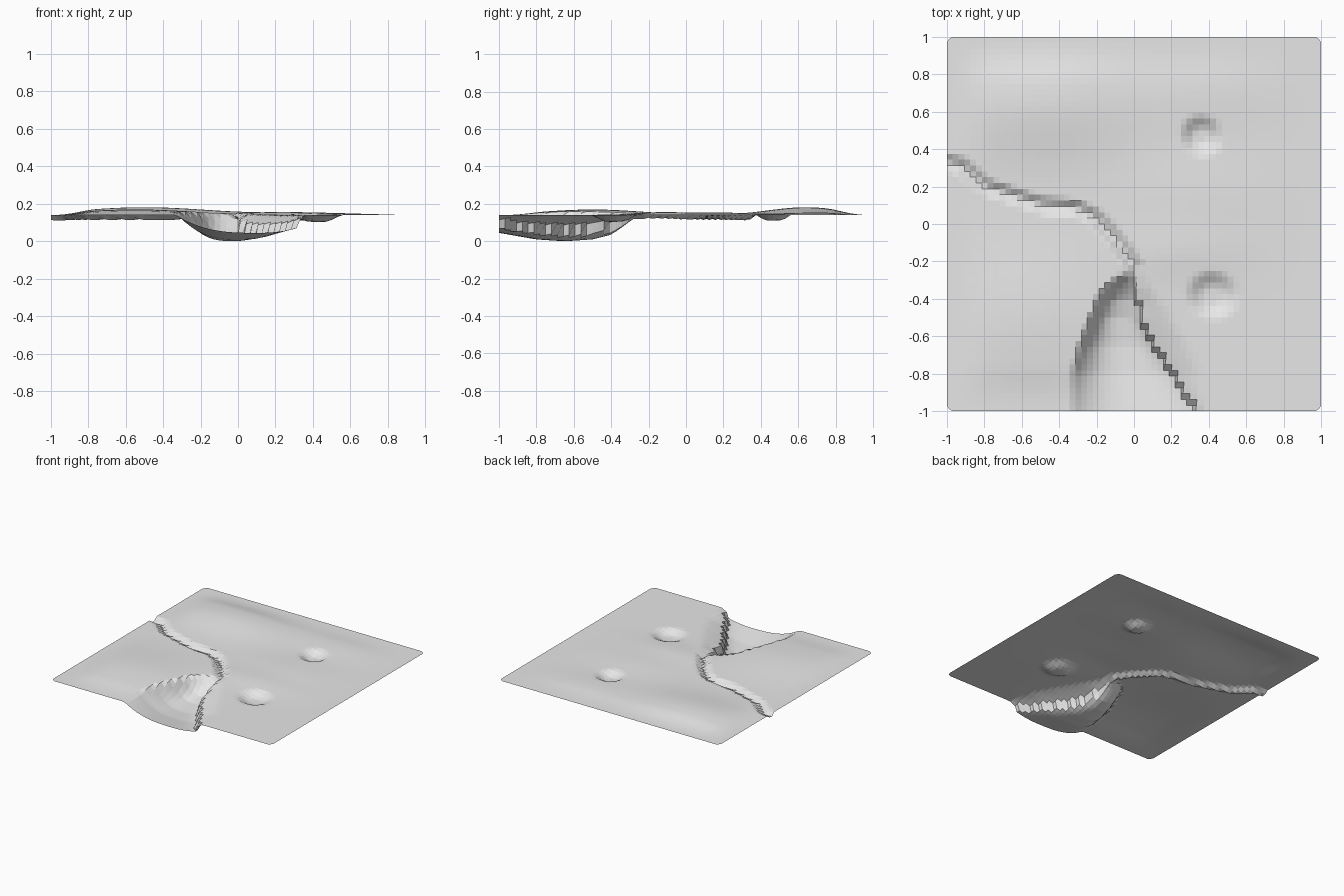
import bpy
import bmesh
from math import exp, hypot
from mathutils import Vector
from mathutils.geometry import intersect_point_line

cube = bpy.data.objects.get("Cube")
if cube:
    bpy.data.objects.remove(cube, do_unlink=True)

BASE = 0.14

# River centre line, from the right border down to the lake
RIVER = [(-1.02, 0.33), (-0.92, 0.31), (-0.8, 0.2), (-0.65, 0.15), (-0.5, 0.1),
         (-0.3, 0.08), (-0.2, 0.03), (-0.1, -0.08), (0, -0.22), (0.02, -0.32)]

# Lake outline per row: y, steep shore, undercut shore, outer rim, depth
LAKE = [(-1, -0.33, 0.33, 0.38, 0.095), (-0.8, -0.33, 0.22, 0.36, 0.13),
        (-0.65, -0.29, 0.12, 0.29, 0.14), (-0.5, -0.23, 0.04, 0.2, 0.13),
        (-0.4, -0.19, 0.03, 0.13, 0.105), (-0.33, -0.14, 0.03, 0.08, 0.06),
        (-0.25, -0.02, 0.02, 0.04, 0)]

# Ponds and hills: x, y, x radius, y radius, depth or height
PONDS = [(0.36, 0.47, 0.12, 0.12, 0.037), (0.42, -0.38, 0.15, 0.14, 0.037)]
HILLS = [(-0.5, 0.64, 0.5, 0.28, 0.042), (-0.55, -0.5, 0.45, 0.38, 0.03),
         (0.3, 0.15, 0.4, 0.25, 0.014), (0.4, 0.7, 0.35, 0.2, 0.012),
         (0.25, -0.15, 0.35, 0.15, 0.012)]


def clamp(v):
    return max(0.0, min(1.0, v))


def smooth(v):
    v = clamp(v)
    return v * v * (3 - 2 * v)


def lake_row(y):
    for a, b in zip(LAKE, LAKE[1:]):
        if a[0] <= y <= b[0]:
            t = (y - a[0]) / (b[0] - a[0])
            return [p + (q - p) * t for p, q in zip(a[1:], b[1:])]
    return None


def lake(x, y):
    """Depth of the lake bed and sideways push of the overhanging shore."""
    row = lake_row(y)
    if row is None:
        return 0, 0
    left, line, rim, depth = row
    if x <= left or x >= rim:
        return 0, 0
    middle = left + (line - left) * 0.67
    if x < middle:
        return depth * (1 - ((middle - x) / (middle - left)) ** 3), 0
    if x < line:
        return depth * (1 - 0.3 * ((x - middle) / (line - middle)) ** 2), 0
    t = (x - line) / (rim - line)
    return 0.4 * depth * (1 - t) ** 1.2, -0.02 * (1 - t)


def river(x, y):
    p = Vector((x, y, 0))
    nearest = 9
    for a, b in zip(RIVER, RIVER[1:]):
        a, b = Vector((*a, 0)), Vector((*b, 0))
        _, t = intersect_point_line(p, a, b)
        nearest = min(nearest, (a.lerp(b, clamp(t)) - p).length)
    return 0.03 * clamp(1.25 - nearest / 0.035) if nearest < 0.044 else 0


def pond(x, y):
    return sum(d * smooth(1.4 * (1 - hypot((x - cx) / rx, (y - cy) / ry)))
               for cx, cy, rx, ry, d in PONDS)


def hills(x, y):
    border = smooth((1 - abs(x)) / 0.25) * smooth((1 - abs(y)) / 0.25)
    return border * sum(h * exp(-((x - cx) / rx) ** 2 - ((y - cy) / ry) ** 2)
                        for cx, cy, rx, ry, h in HILLS)


# Ground sheet, sculpted vertex by vertex
bm = bmesh.new()
bmesh.ops.create_grid(bm, x_segments=64, y_segments=64, size=1)
for v in bm.verts:
    x, y = v.co.x, v.co.y
    bed, push = lake(x, y)
    cut = max(bed, river(x, y), pond(x, y))
    v.co.x += push
    v.co.z = BASE + hills(x, y) * (1 - clamp(bed / 0.1)) - cut
    # Slightly rounded corners
    if abs(x) > 0.999 and abs(y) > 0.999:
        v.co.x *= 0.988
        v.co.y *= 0.988

# Rest the deepest point of the lake on the floor
lowest = min(v.co.z for v in bm.verts)
bmesh.ops.translate(bm, verts=bm.verts, vec=(0, 0, -lowest))

mesh = bpy.data.meshes.new("terrain")
bm.to_mesh(mesh)
bm.free()
terrain = bpy.data.objects.new("terrain", mesh)
bpy.context.collection.objects.link(terrain)

# Plain light grey ground
grey = bpy.data.materials.new("light grey")
grey.use_nodes = True
grey.diffuse_color = (0.8, 0.8, 0.8, 1)
grey.node_tree.nodes["Principled BSDF"].inputs["Base Color"].default_value = (0.8, 0.8, 0.8, 1)
mesh.materials.append(grey)
